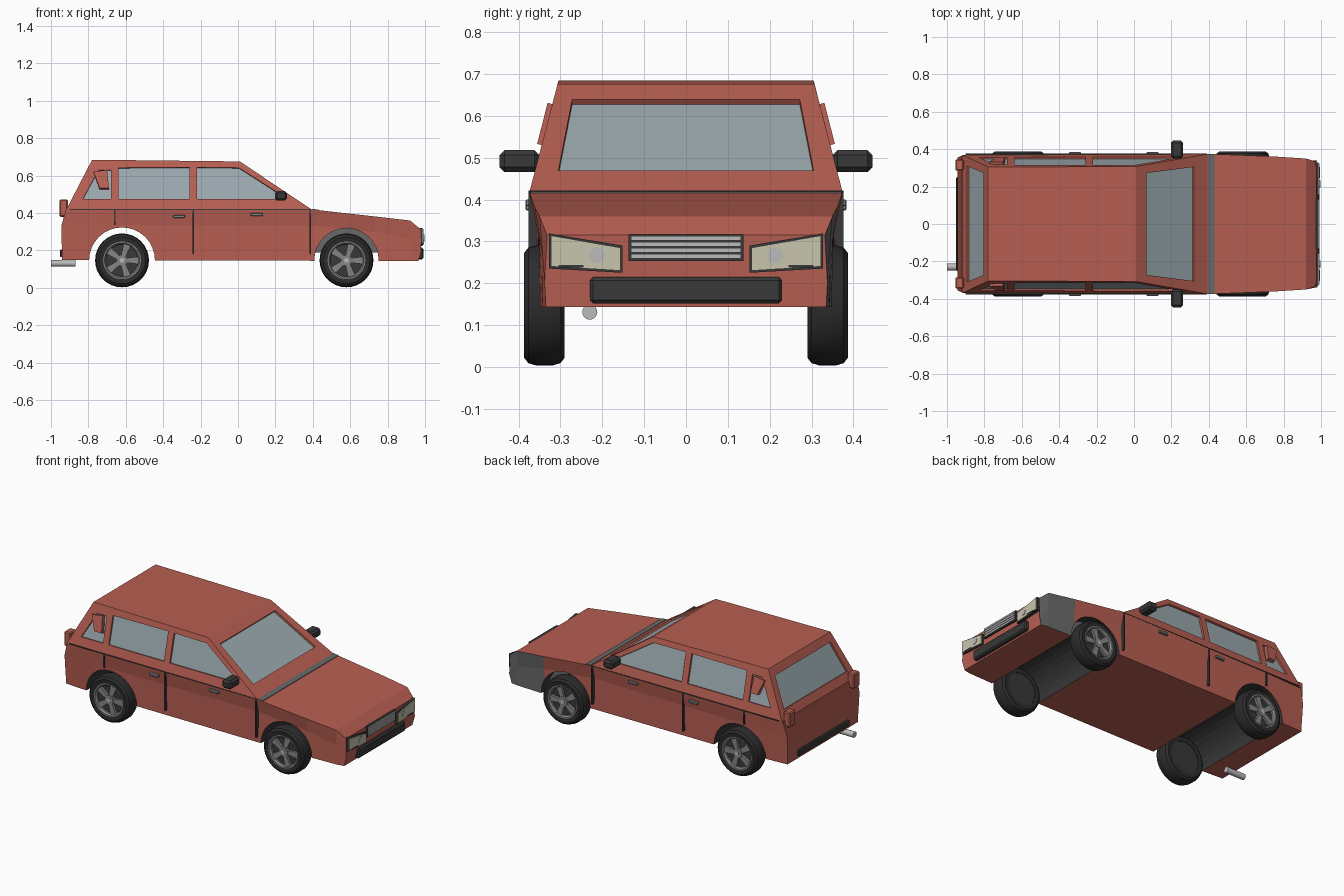
import bpy, bmesh, math
from mathutils import Vector, Matrix

old = bpy.data.objects.get("Cube")
if old:
    bpy.data.objects.remove(old, do_unlink=True)


def material(name, r, g, b):
    m = bpy.data.materials.new(name)
    m.use_nodes = True
    m.diffuse_color = (r, g, b, 1)
    m.node_tree.nodes["Principled BSDF"].inputs["Base Color"].default_value = (r, g, b, 1)
    return m


RED = material("body red", .48, .115, .085)
GLASS = material("window glass", .33, .40, .43)
GREY = material("primer grey", .14, .14, .14)
BLACK = material("black trim", .04, .04, .04)
RUBBER = material("tyre rubber", .025, .025, .025)
SILVER = material("silver metal", .5, .5, .5)
ALLOY = material("wheel alloy", .24, .24, .24)
CREAM = material("headlight cream", .58, .56, .42)
SHELL = [RED, GLASS, GREY, BLACK]


def finish(bm, name, mats, smooth=False):
    bmesh.ops.recalc_face_normals(bm, faces=bm.faces)
    me = bpy.data.meshes.new(name)
    bm.to_mesh(me)
    bm.free()
    for m in mats:
        me.materials.append(m)
    ob = bpy.data.objects.new(name, me)
    bpy.context.collection.objects.link(ob)
    bpy.context.view_layer.objects.active = ob
    if smooth:
        bpy.ops.object.select_all(action='DESELECT')
        ob.select_set(True)
        bpy.ops.object.shade_smooth_by_angle(angle=math.radians(35))
    return ob


def box(name, x, y, z, mat, bevel=0):
    """Box from (min, max) pairs."""
    bm = bmesh.new()
    bmesh.ops.create_cube(bm, size=1)
    for v in bm.verts:
        v.co = [(a + b) / 2 + c * (b - a) for (a, b), c in zip((x, y, z), v.co)]
    if bevel:
        bmesh.ops.bevel(bm, geom=bm.edges[:], offset=bevel, segments=1, affect='EDGES')
    return finish(bm, name, [mat])


def prism(bm, points, direction, start, end, side=0, cap=0):
    """Extrude a polygon along a direction; cap colours the start face."""
    d = Vector(direction).normalized()
    a, b = ([bm.verts.new(Vector(p) + d * t) for p in points] for t in (start, end))
    bm.faces.new(a).material_index = cap
    bm.faces.new(b).material_index = side
    for i in range(len(a)):
        j = (i + 1) % len(a)
        bm.faces.new((a[i], a[j], b[j], b[i])).material_index = side


def cylinder(name, center, axis, r, depth, mat, n=32):
    bm = bmesh.new()
    bmesh.ops.create_cone(bm, cap_ends=True, segments=n, radius1=r, radius2=r, depth=depth)
    q = Vector((0, 0, 1)).rotation_difference(Vector(axis))
    bmesh.ops.transform(bm, matrix=Matrix.Translation(center) @ q.to_matrix().to_4x4(), verts=bm.verts)
    return finish(bm, name, [mat], True)


def cut(target, cutter):
    cutter.hide_render = True
    mod = target.modifiers.new("cut", 'BOOLEAN')
    mod.operation, mod.solver, mod.object = 'DIFFERENCE', 'EXACT', cutter
    bpy.context.view_layer.objects.active = target
    bpy.ops.object.modifier_apply(modifier="cut")
    bpy.data.objects.remove(cutter, do_unlink=True)


# Lower body: sections of (bottom, crease, belt) points lofted rear to nose
sections = [
    [(-.94, .345, .15), (-.945, .355, .33), (-.92, .365, .42)],
    [(-.65, .36, .148), (-.65, .368, .335), (-.65, .373, .42)],
    [(.39, .358, .145), (.39, .355, .335), (.39, .375, .42)],
    [(.73, .35, .143), (.73, .35, .30), (.73, .362, .382)],
    [(.92, .343, .143), (.92, .342, .26), (.92, .35, .36)],
    [(.965, .335, .143), (.98, .338, .20), (.975, .332, .315)],
]
bm = bmesh.new()
loops = []
for s in sections:
    ring = [(x, -y, z) for x, y, z in reversed(s)] + s
    loops.append([bm.verts.new(p) for p in ring])
for a, b in zip(loops, loops[1:]):
    for i in range(6):
        j = (i + 1) % 6
        f = bm.faces.new((a[i], a[j], b[j], b[i]))
        c = f.calc_center_median()
        if c.y > .3 and c.x > .73:
            f.material_index = 2
bm.faces.new(loops[0])
bm.faces.new(loops[-1])
body = finish(bm, "lower_body", SHELL)

# Wheel arches cut right across the body
for x, r in ((-.62, .176), (.58, .172)):
    bm = bmesh.new()
    ring = [(x + r * math.cos(t * math.pi / 16), 0, .147 + r * math.sin(t * math.pi / 16)) for t in range(32)]
    prism(bm, ring, (0, 1, 0), -.6, .6, 3, 3)
    cut(body, finish(bm, "arch_cutter", SHELL))

# Cabin
bm = bmesh.new()
low = [bm.verts.new(p) for p in ((-.92, -.37, .415), (.40, -.375, .415), (.40, .375, .415), (-.92, .37, .415))]
top = [bm.verts.new(p) for p in ((-.78, -.305, .685), (.01, -.307, .676), (.01, .307, .676), (-.78, .305, .685))]
bm.faces.new(low)
bm.faces.new(top)
for i in range(4):
    j = (i + 1) % 4
    bm.faces.new((low[i], low[j], top[j], top[i]))
cabin = finish(bm, "cabin", SHELL)


def on_side(pts, s):
    return [(x, s * (.373 - (z - .415) * .252), z) for x, z in pts]


# Recessed side windows, windscreen and rear window
side_windows = [
    [(-.64, .475), (-.26, .475), (-.26, .645), (-.64, .642)],
    [(-.22, .475), (.25, .475), (.23, .498), (.005, .642), (-.22, .645)],
    [(-.83, .475), (-.68, .475), (-.68, .63), (-.745, .63)],
]
for s in (-1, 1):
    for pts in side_windows:
        bm = bmesh.new()
        prism(bm, on_side(pts, s), (0, s, .252), -.012, .04, 0, 1)
        cut(cabin, finish(bm, "window_cutter", SHELL))
screen = [(.319, -.305, .468), (.319, .305, .468), (.065, .272, .637), (.065, -.272, .637)]
rear = [(-.893, -.31, .467), (-.893, .31, .467), (-.804, .272, .639), (-.804, -.272, .639)]
for pts, d in ((screen, (.261, 0, .39)), (rear, (-.27, 0, .14))):
    bm = bmesh.new()
    prism(bm, pts, d, -.012, .04, 0, 1)
    cut(cabin, finish(bm, "screen_cutter", SHELL))

# Cowl strip and front wheel bay panel
bm = bmesh.new()
prism(bm, [(.395, -.374, .418), (.43, -.372, .415), (.43, .372, .415), (.395, .374, .418)], (0, 0, 1), -.003, .004)
finish(bm, "cowl_strip", [GREY])
box("front_bay_panel", (.41, .75), (.272, .28), (.19, .33), GREY)

# Parts on both sides
for s, side in ((-1, "right"), (1, "left")):
    def span(a, b):
        return tuple(sorted((s * a, s * b)))

    bm = bmesh.new()
    quarter = [(-.772, .618), (-.70, .628), (-.69, .53), (-.74, .53)]
    prism(bm, on_side(quarter, s), (0, s, .252), -.014, .012)
    finish(bm, side + "_quarter_vent", [RED])
    for x, z0, name in ((-.66, .335, "rear"), (-.24, .18, "middle"), (.385, .18, "front")):
        box(f"{side}_{name}_door_seam", (x - .004, x + .004), span(.352, .377), (z0, .42), BLACK)
    box(side + "_belt_line", (-.9, .39), span(.368, .376), (.417, .421), BLACK)
    for x, z in ((-.315, .382), (.10, .392)):
        box(side + "_door_handle", (x - .032, x + .032), span(.36, .384), (z - .008, z + .008), ALLOY, .003)
    box(side + "_mirror", (.197, .262), span(.35, .446), (.466, .518), BLACK, .012)
    box(side + "_tail_light", (-.955, -.91), span(.285, .345), (.38, .472), RED, .006)

    # Headlight: dark surround, cream lens, round bulb
    for name, g, x, mat in (("surround", 0, .985, BLACK), ("lens", .005, .991, CREAM)):
        bm = bmesh.new()
        outline = [(.328 - g, .235 + g), (.152 + g, .225 + g), (.152 + g, .29 - g), (.328 - g, .319 - g)]
        prism(bm, [(x, s * y, z) for y, z in outline], (1, 0, 0), -.03, .002)
        finish(bm, f"{side}_headlight_{name}", [mat])
    cylinder(side + "_headlight_bulb", (.992, s * .213, .267), (1, 0, 0), .019, .008, SILVER, 24)
    box(side + "_headlight_trim", (.98, .995), span(.245, .305), (.238, .243), BLACK)

# Grille, bumpers and exhaust
box("grille_back", (.95, .986), (-.138, .138), (.253, .317), BLACK)
for i in range(4):
    z = .264 + i * .0145
    box("grille_slat", (.98, .992), (-.132, .132), (z - .0055, z + .0055), SILVER)
box("front_bumper", (.95, .992), (-.23, .23), (.152, .215), BLACK, .008)
box("rear_bumper", (-.953, -.93), (-.25, .25), (.165, .205), BLACK, .006)
cylinder("exhaust_pipe", (-.935, -.23, .131), (1, 0, 0), .018, .13, SILVER, 20)


def lathe(name, profile, x, s, mat, n=32):
    """Revolve closed (radius, y) profile about the axle."""
    bm = bmesh.new()
    rings = []
    for k in range(n):
        a = 2 * math.pi * k / n
        rings.append([bm.verts.new((x + r * math.cos(a), s * y, .147 + r * math.sin(a))) for r, y in profile])
    for k in range(n):
        a, b = rings[k], rings[(k + 1) % n]
        for i in range(len(profile)):
            j = (i + 1) % len(profile)
            bm.faces.new((a[i], a[j], b[j], b[i]))
    return finish(bm, name, [mat], True)


# Wheels
tyre = [(.098, .292), (.125, .29), (.138, .30), (.144, .32), (.144, .357), (.138, .377), (.125, .387), (.098, .384)]
rim = [(.086, .31), (.101, .31), (.101, .386), (.094, .386), (.086, .376)]
for x, end in ((-.62, "rear"), (.58, "front")):
    for s, side in ((-1, "right"), (1, "left")):
        tag = f"{side}_{end}_"
        lathe(tag + "tyre", tyre, x, s, RUBBER)
        lathe(tag + "rim", rim, x, s, ALLOY)
        cylinder(tag + "wheel_disc", (x, s * .33, .147), (0, 1, 0), .1, .07, BLACK)
        cylinder(tag + "hub", (x, s * .372, .147), (0, 1, 0), .03, .024, ALLOY, 20)
        cylinder(tag + "hub_cap", (x, s * .375, .147), (0, 1, 0), .013, .022, SILVER, 12)
        bm = bmesh.new()
        for k in range(5):
            rot = Matrix.Rotation(k * math.tau / 5, 3, 'Y')
            spoke = [(.02, 0, -.012), (.09, 0, -.02), (.09, 0, .02), (.02, 0, .012)]
            prism(bm, [rot @ Vector(p) + Vector((x, s * .372, .147)) for p in spoke], (0, 1, 0), -.008, .008)
        finish(bm, tag + "spokes", [ALLOY])
